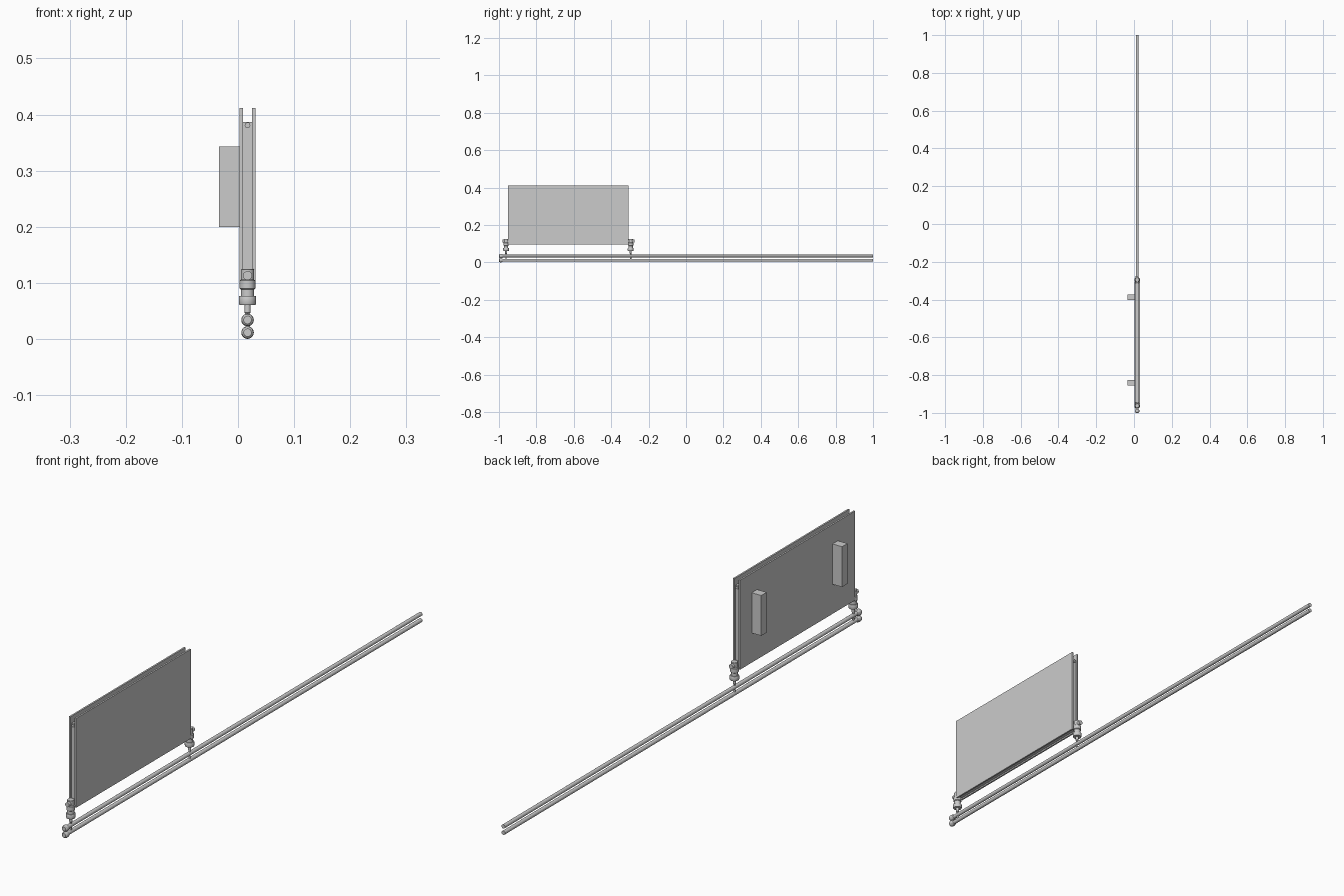
import bpy, math

if "Cube" in bpy.data.objects:
    bpy.data.objects.remove(bpy.data.objects["Cube"])

CX = 0.017            # centre plane of the radiator
Y0, Y1 = -0.952, -0.307


def box(name, lo, hi):
    bpy.ops.mesh.primitive_cube_add(size=1, location=[(a + b) / 2 for a, b in zip(lo, hi)])
    o = bpy.context.object
    o.name = name
    o.scale = [b - a for a, b in zip(lo, hi)]
    bpy.ops.object.transform_apply(location=False, rotation=False)
    return o


def lathe(name, profile, loc, along_y=False, n=24):
    """Revolve (radius, height) pairs about z, or about y."""
    verts, faces = [], []
    for r, h in profile:
        for i in range(n):
            a = 2 * math.pi * i / n
            c, s = r * math.cos(a), r * math.sin(a)
            verts.append((c, h, -s) if along_y else (c, s, h))
    for k in range(len(profile) - 1):
        for i in range(n):
            j = (i + 1) % n
            faces.append((k * n + i, k * n + j, (k + 1) * n + j, (k + 1) * n + i))
    faces.append(tuple(reversed(range(n))))
    faces.append(tuple(range((len(profile) - 1) * n, len(profile) * n)))
    me = bpy.data.meshes.new(name)
    me.from_pydata(verts, [], faces)
    o = bpy.data.objects.new(name, me)
    o.location = loc
    bpy.context.collection.objects.link(o)
    bpy.ops.object.select_all(action='DESELECT')
    o.select_set(True)
    bpy.context.view_layer.objects.active = o
    bpy.ops.object.shade_smooth_by_angle()
    return o


# Radiator panels
box("back_panel", (0.003, Y0, 0.095), (0.009, Y1, 0.412))
box("front_panel", (0.025, Y0, 0.095), (0.031, Y1, 0.412))

# Recessed frame between the panels
XA, XB = 0.009, 0.025
box("top_cover", (XA, Y0 + 0.006, 0.381), (XB, Y1 - 0.006, 0.387))
box("left_side_cover", (XA, Y0 + 0.006, 0.1), (XB, Y0 + 0.012, 0.387))
box("right_side_cover", (XA, Y1 - 0.012, 0.1), (XB, Y1 - 0.006, 0.387))
box("bottom_rail", (XA, Y0 + 0.006, 0.1), (XB, Y1 - 0.006, 0.106))

# Wall brackets
for i, y in enumerate((-0.841, -0.388)):
    box(f"wall_bracket_{i}", (-0.034, y - 0.015, 0.2), (0.003, y + 0.015, 0.343))

# Supply and return pipes with end caps
for name, z in (("return", 0.0115), ("supply", 0.034)):
    lathe(name + "_pipe", [(0.007, -0.99), (0.007, 1.0)], (CX, 0, z), True)
    lathe(name + "_cap", [(0.007, -1.0), (0.0095, -0.998), (0.0112, -0.993),
                          (0.0112, -0.987), (0.0095, -0.982), (0.007, -0.98)], (CX, 0, z), True)

# Valves, connecting collars and vent plugs at both ends
valve = [(0.0035, 0.012), (0.0035, 0.045), (0.0055, 0.047), (0.0055, 0.061), (0.0145, 0.061),
         (0.0155, 0.063), (0.0155, 0.075), (0.0145, 0.077), (0.0115, 0.077),
         (0.0115, 0.098), (0.0115, 0.124), (0.0105, 0.125)]
for side, y, s in (("left", -0.962, 1), ("right", -0.296, -1)):
    lathe(side + "_valve", [(min(r, 0.0155), h) for r, h in valve], (CX, y, 0))
    lathe(side + "_valve_band", [(0.0115, 0.088), (0.014, 0.09), (0.014, 0.104), (0.0115, 0.106)], (CX, y, 0))
    lathe(side + "_collar", [(0.008, -0.02), (0.008, 0.02)], (CX, y, 0.113), True)
    e = Y0 + 0.005 if s > 0 else Y1 - 0.005
    lathe(side + "_vent_plug", [(0.005, -0.003), (0.005, 0.003)], (CX, e, 0.381), True, 16)
